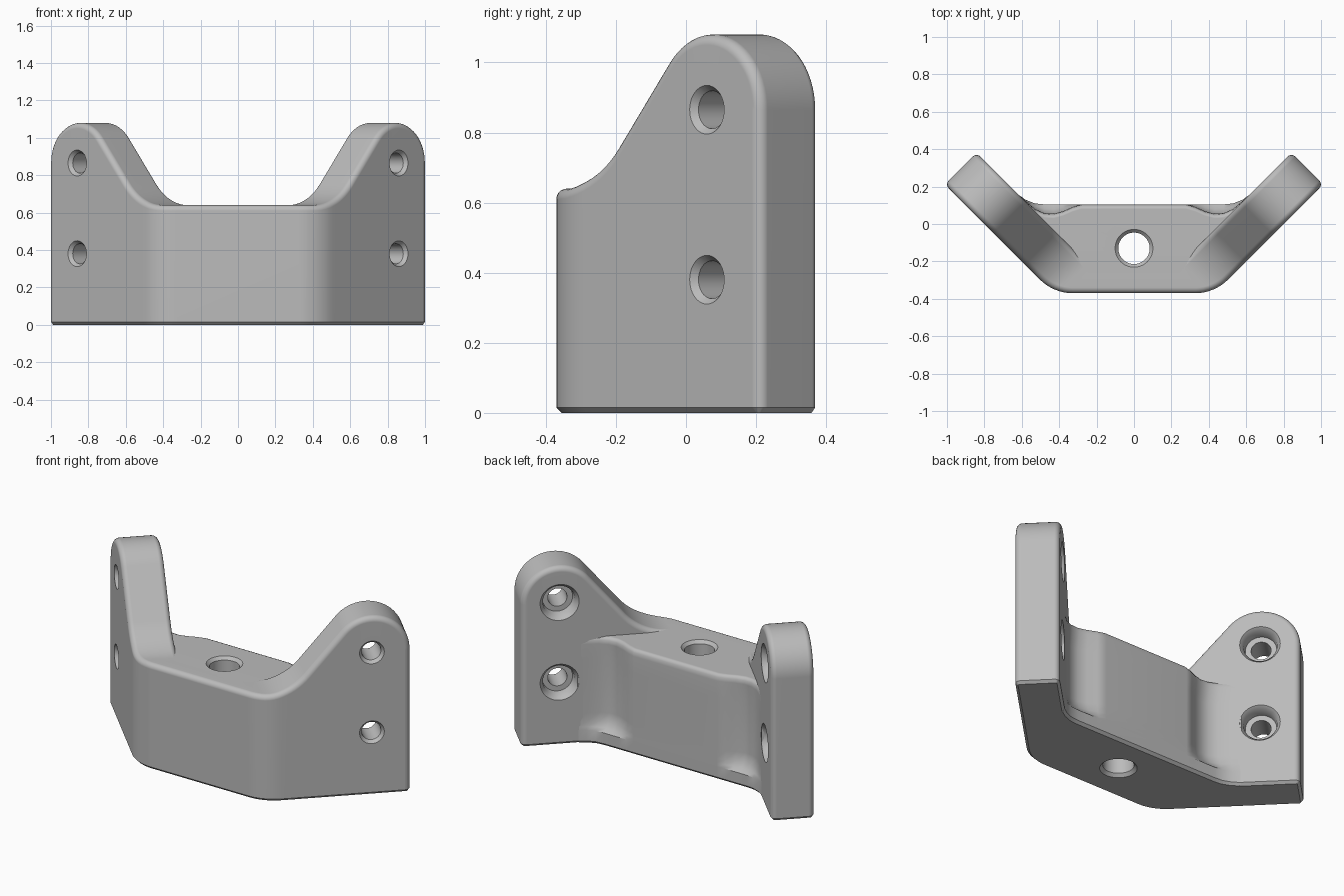
import bpy, bmesh
from math import sin, cos, pi, radians, sqrt
from mathutils import Vector

cube = bpy.data.objects.get("Cube")
if cube:
    bpy.data.objects.remove(cube, do_unlink=True)

grey = bpy.data.materials.new("mid grey")
grey.use_nodes = True
grey.diffuse_color = (0.5, 0.5, 0.5, 1)
grey.node_tree.nodes["Principled BSDF"].inputs["Base Color"].default_value = (0.5, 0.5, 0.5, 1)


def add_face(bm, pts):
    bm.faces.new([bm.verts.new(p) for p in pts])


def strip(bm, a, b, closed=True):
    """Quads between two rows of points."""
    n = len(a)
    for i in range(n if closed else n - 1):
        j = (i + 1) % n
        add_face(bm, (a[i], a[j], b[j], b[i]))


def loft(bm, rings):
    for a, b in zip(rings, rings[1:]):
        strip(bm, a, b)
    add_face(bm, rings[0])
    add_face(bm, rings[-1])


def lathe(bm, origin, axis, steps, sides=40):
    """Turned solid from (distance, radius) steps along an axis."""
    side = axis.orthogonal().normalized()
    up = axis.cross(side)
    loft(bm, [[origin + axis * d + (side * cos(2 * pi * i / sides) + up * sin(2 * pi * i / sides)) * r
               for i in range(sides)] for d, r in steps])


def make(name, bm):
    bmesh.ops.remove_doubles(bm, verts=bm.verts, dist=1e-5)
    bmesh.ops.recalc_face_normals(bm, faces=bm.faces)
    mesh = bpy.data.meshes.new(name)
    bm.to_mesh(mesh)
    bm.free()
    obj = bpy.data.objects.new(name, mesh)
    bpy.context.collection.objects.link(obj)
    return obj


def drill(obj, cutter):
    """Cut the holes, then give the part its colour and smooth shading."""
    cutter.hide_render = True
    mod = obj.modifiers.new("holes", 'BOOLEAN')
    mod.operation = 'DIFFERENCE'
    mod.solver = 'EXACT'
    mod.object = cutter
    dg = bpy.context.evaluated_depsgraph_get()
    cut = bpy.data.meshes.new_from_object(obj.evaluated_get(dg))
    obj.modifiers.clear()
    obj.data = cut
    bpy.data.objects.remove(cutter, do_unlink=True)
    cut.materials.clear()
    cut.materials.append(grey)
    bpy.ops.object.select_all(action='DESELECT')
    obj.select_set(True)
    bpy.context.view_layer.objects.active = obj
    bpy.ops.object.shade_smooth_by_angle(angle=radians(32))
    obj.modifiers.new("even shading", 'WEIGHTED_NORMAL').keep_sharp = True


# Main sizes
H = 0.64                      # height of the middle
THICK = 0.24                  # wing thickness
EDGE, CHAMFER = 0.03, 0.015   # rounded rims, bottom chamfer
BEND = 0.25                   # radius of the vertical front bend
HOLE_U, HOLE_Z, EAR = 0.65, 0.865, 0.215
FILLET, SLOPE = 0.33, radians(50)

K = sqrt(0.5)
INWARD = Vector((-K, K, 0))


def wing(u, d):
    """Point on the angled wing: u along it, d behind its front face."""
    return Vector((K * u + 0.4, K * u - 0.4, 0)) + INWARD * d


U1 = 0.146
U0 = U1 - BEND * pi / 4
CENTRE = wing(U1, BEND)


def front(u, d):
    """Point behind the front face, following flat, bend and wing."""
    if u >= U1:
        return wing(u, d)
    if u >= U0:
        a = -pi / 4 - (U1 - u) / BEND
        return CENTRE + Vector((cos(a), sin(a), 0)) * (BEND - d)
    return Vector((CENTRE.x - (U0 - u), CENTRE.y - BEND + d, 0))


def place(u, d, z, flat):
    if d <= THICK / 2:
        p = front(u, d)
    elif flat:
        p = front(u, 0)
        p = p.lerp(Vector((0.6 * p.x, -0.25, 0)), d / THICK)
    else:
        p = wing(u, d)
    return Vector((p.x, p.y, z))


# Top outline of one half: (u, z, normal u, normal z)
outline = [(U0 - CENTRE.x, H, 0, 1)]
outline += [(U0 * (1 - i / 3), H, 0, 1) for i in range(4)]
flat_count = len(outline)
for i in range(13):
    a = SLOPE * i / 12
    outline.append((0.026 + FILLET * sin(a), H + FILLET * (1 - cos(a)), -sin(a), cos(a)))
for i in range(25):
    a = (pi / 2 + SLOPE) * (1 - i / 24)
    outline.append((HOLE_U + EAR * cos(a), HOLE_Z + EAR * sin(a), cos(a), sin(a)))

# Rim rounding as (inset, depth), front rim then back rim
quarter = [(EDGE * (1 - sin(t * pi / 10)), EDGE * (1 - cos(t * pi / 10))) for t in range(6)]
rim = quarter + [(e, THICK - d) for e, d in reversed(quarter)]

rings = []
for n, (u, z, nu, nz) in enumerate(outline):
    flat = n < flat_count
    top = [place(u - nu * e, d, z - nz * e, flat) for e, d in rim]
    ub = u - nu * EDGE
    foot = [place(ub, d, zz, flat) for d, zz in
            ((CHAMFER, 0), (0, CHAMFER), (THICK, CHAMFER), (THICK - CHAMFER, 0))]
    rings.append(foot[:2] + top + foot[2:])

# Wing end: rim dropped to the bottom chamfer and floor
u_end = outline[-1][0]
low = [place(u_end - e, d, CHAMFER, False) for e, d in rim]
floor = [place(u_end - (e + EDGE) / 2, min(max(d, CHAMFER), THICK - CHAMFER), 0, False) for e, d in rim]

bm = bmesh.new()
for sx in (1, -1):
    def side(row):
        return [Vector((p.x * sx, p.y, p.z)) for p in row]
    for a, b in zip(rings, rings[1:]):
        strip(bm, side(a), side(b))
    strip(bm, side(rings[-1][2:-2]), side(low), False)
    strip(bm, side(low), side(floor), False)
    add_face(bm, side(floor))
wings = make("bracket_wings", bm)

# Counterbored screw holes through both wings
bm = bmesh.new()
screw = [(-0.02, 0.085), (0.02, 0.054), (0.17, 0.054), (0.17, 0.085), (0.215, 0.09), (0.26, 0.125)]
for sx in (1, -1):
    for z in (0.38, HOLE_Z):
        p = wing(HOLE_U, 0)
        lathe(bm, Vector((p.x * sx, p.y, z)), Vector((INWARD.x * sx, INWARD.y, 0)), screw)
drill(wings, make("screw_hole_cutter", bm))

# Middle block with hollowed back corners
inner = [(0.30, -0.30), (0.45, -0.18), (0.62, 0.0), (0.66, 0.13)]
back = [(0.62, 0.158, 0.158), (0.58, 0.13, 0.122), (0.53, 0.11, 0.08), (0.48, 0.105, 0.058),
        (0.43, 0.105, 0.055), (0.38, 0.105, 0.068), (0.33, 0.105, 0.09), (0.28, 0.105, 0.105)]
layers = [(0, 0, 0.015), (0.015, 0, 0), (0.08, 0, 0), (0.1, 0.5, 0), (0.13, 0.9, 0), (0.18, 1.2, 0),
          (0.5, 1.2, 0), (0.6, 1, 0), (0.622, 1, 0.004), (0.634, 1, 0.012), (H, 1, 0.025)]
bm = bmesh.new()
block = []
for z, hollow, inset in layers:
    half = inner + [(x, y + (dip - y) * hollow - inset) for x, y, dip in back]
    block.append([Vector((x, y, z)) for x, y in half] + [Vector((-x, y, z)) for x, y in reversed(half)])
loft(bm, block)
middle = make("bracket_middle", bm)

# Vertical bolt hole with chamfered rims
bm = bmesh.new()
lathe(bm, Vector((0, -0.13, 0)), Vector((0, 0, 1)),
      [(-0.02, 0.12), (0.018, 0.084), (H - 0.018, 0.084), (H + 0.02, 0.12)], 56)
drill(middle, make("bolt_hole_cutter", bm))
